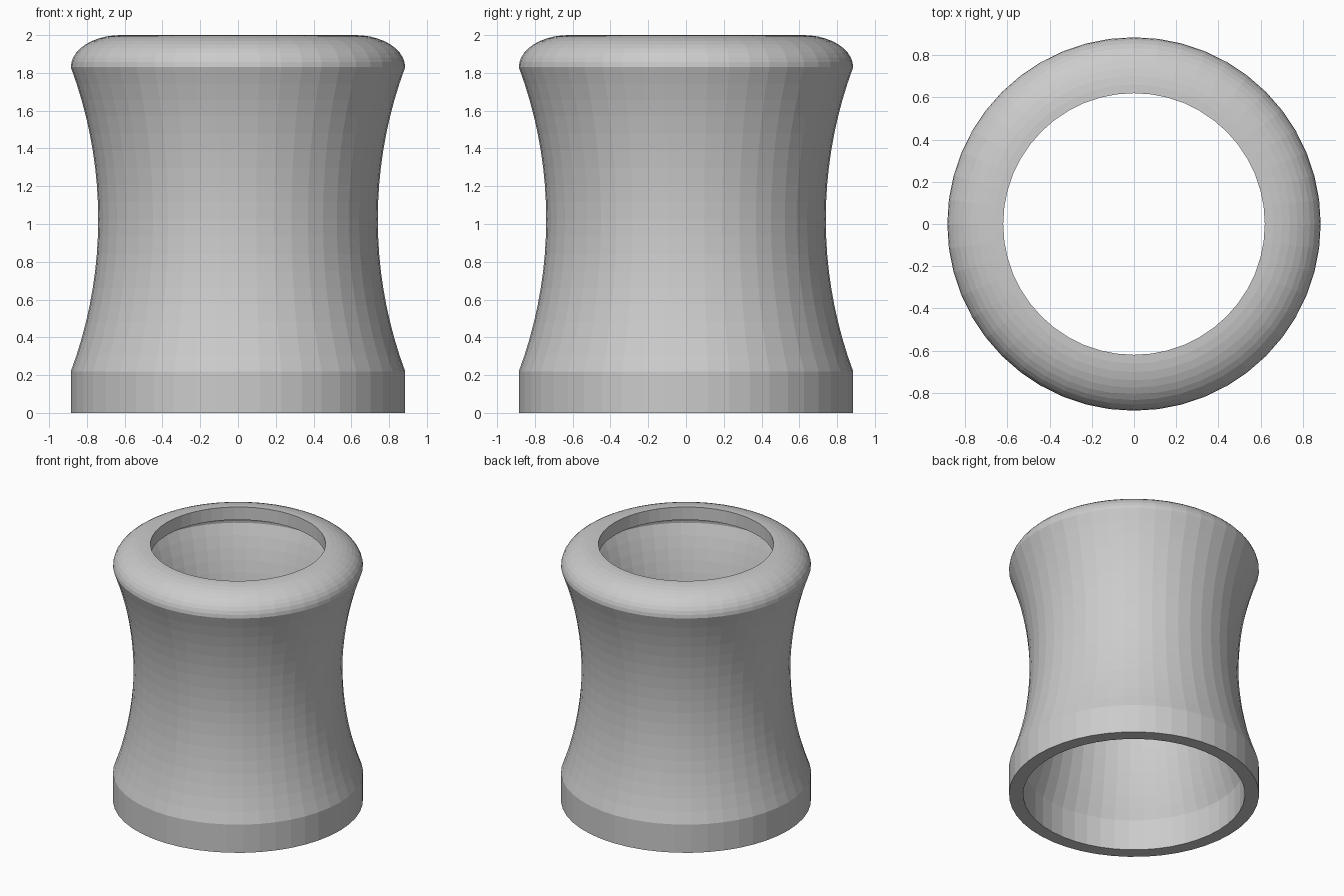
import bpy, bmesh, math

if "Cube" in bpy.data.objects:
    bpy.data.objects.remove(bpy.data.objects["Cube"])

SIDES = 48
WALL = 0.10


def waist(r_end, sag, z0, z1, n=18):
    """Concave arc from (r_end, z0) up to (r_end, z1), pulled in by sag."""
    h = (z1 - z0) / 2
    R = (h * h + sag * sag) / (2 * sag)
    a = math.asin(h / R)
    mid = (z0 + z1) / 2
    pts = []
    for i in range(n + 1):
        t = -a + 2 * a * i / n
        pts.append((r_end - sag + R - R * math.cos(t), mid + R * math.sin(t)))
    return pts


def shoulder(r_in, r_out, z0, z1, n=10):
    """Quarter ellipse from the outer side to the hole edge."""
    return [(r_in + (r_out - r_in) * math.cos(math.pi / 2 * i / n),
             z0 + (z1 - z0) * math.sin(math.pi / 2 * i / n)) for i in range(1, n + 1)]


# Outer skin from the base up, then inner skin back down
outer = [(0.885, 0.0)] + waist(0.885, 0.145, 0.22, 1.83) + shoulder(0.62, 0.885, 1.83, 2.0)
inner = [(0.885 - WALL, 0.0)] + waist(0.885 - WALL, 0.145, 0.24, 1.80) \
    + shoulder(0.62, 0.885 - WALL, 1.80, 2.0 - WALL)
profile = outer + inner[::-1]

# Revolve the closed profile around z
bm = bmesh.new()
rings = []
for k in range(SIDES):
    a = 2 * math.pi * k / SIDES
    rings.append([bm.verts.new((r * math.cos(a), r * math.sin(a), z)) for r, z in profile])
n = len(profile)
for k in range(SIDES):
    p, q = rings[k], rings[(k + 1) % SIDES]
    for i in range(n):
        j = (i + 1) % n
        bm.faces.new((p[i], q[i], q[j], p[j]))
bmesh.ops.recalc_face_normals(bm, faces=bm.faces)

mesh = bpy.data.meshes.new("waisted_sleeve")
bm.to_mesh(mesh)
bm.free()
sleeve = bpy.data.objects.new("waisted_sleeve", mesh)
bpy.context.collection.objects.link(sleeve)
